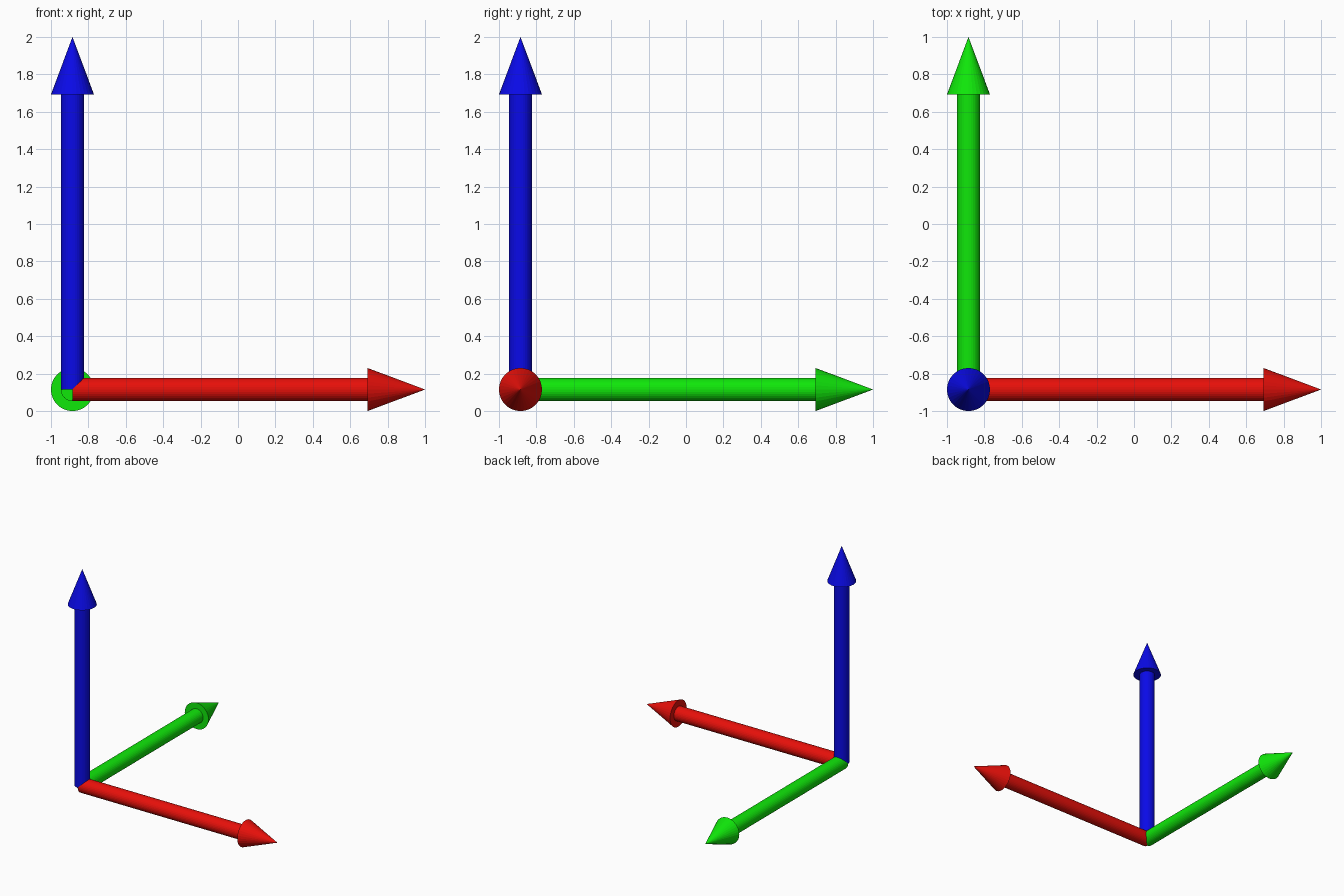
import bpy, bmesh
from math import pi
from mathutils import Matrix, Vector

if "Cube" in bpy.data.objects:
    bpy.data.objects.remove(bpy.data.objects["Cube"])

ORIGIN = Vector((-0.885, -0.885, 0.115))
LENGTH, HEAD = 1.885, 0.307
SHAFT_R, HEAD_R, SIDES = 0.0625, 0.115, 32


def tapered(name, r1, r2, start, end, turn, mat):
    """Capped cone or cylinder along local z, turned onto its axis."""
    bm = bmesh.new()
    bmesh.ops.create_cone(bm, cap_ends=True, segments=SIDES, radius1=r1, radius2=r2,
                          depth=end - start,
                          matrix=Matrix.Translation((0, 0, (start + end) / 2)))
    bmesh.ops.remove_doubles(bm, verts=bm.verts, dist=1e-5)
    bm.transform(Matrix.Translation(ORIGIN) @ turn)
    mesh = bpy.data.meshes.new(name)
    bm.to_mesh(mesh)
    bm.free()
    mesh.materials.append(mat)
    bpy.context.collection.objects.link(bpy.data.objects.new(name, mesh))


# One arrow (shaft and head) per axis, all meeting at the shared corner
for axis, turn, color in (
    ("x", Matrix.Rotation(pi / 2, 4, 'Y'), (0.8, 0.005, 0.003, 1)),
    ("y", Matrix.Rotation(-pi / 2, 4, 'X'), (0.005, 0.8, 0.003, 1)),
    ("z", Matrix.Identity(4), (0.003, 0.003, 0.8, 1)),
):
    mat = bpy.data.materials.new(axis + "_arrow_color")
    mat.diffuse_color = color
    mat.use_nodes = True
    mat.node_tree.nodes["Principled BSDF"].inputs["Base Color"].default_value = mat.diffuse_color
    tapered(axis + "_arrow_shaft", SHAFT_R, SHAFT_R, 0, LENGTH - HEAD, turn, mat)
    tapered(axis + "_arrow_head", HEAD_R, 0, LENGTH - HEAD, LENGTH, turn, mat)
